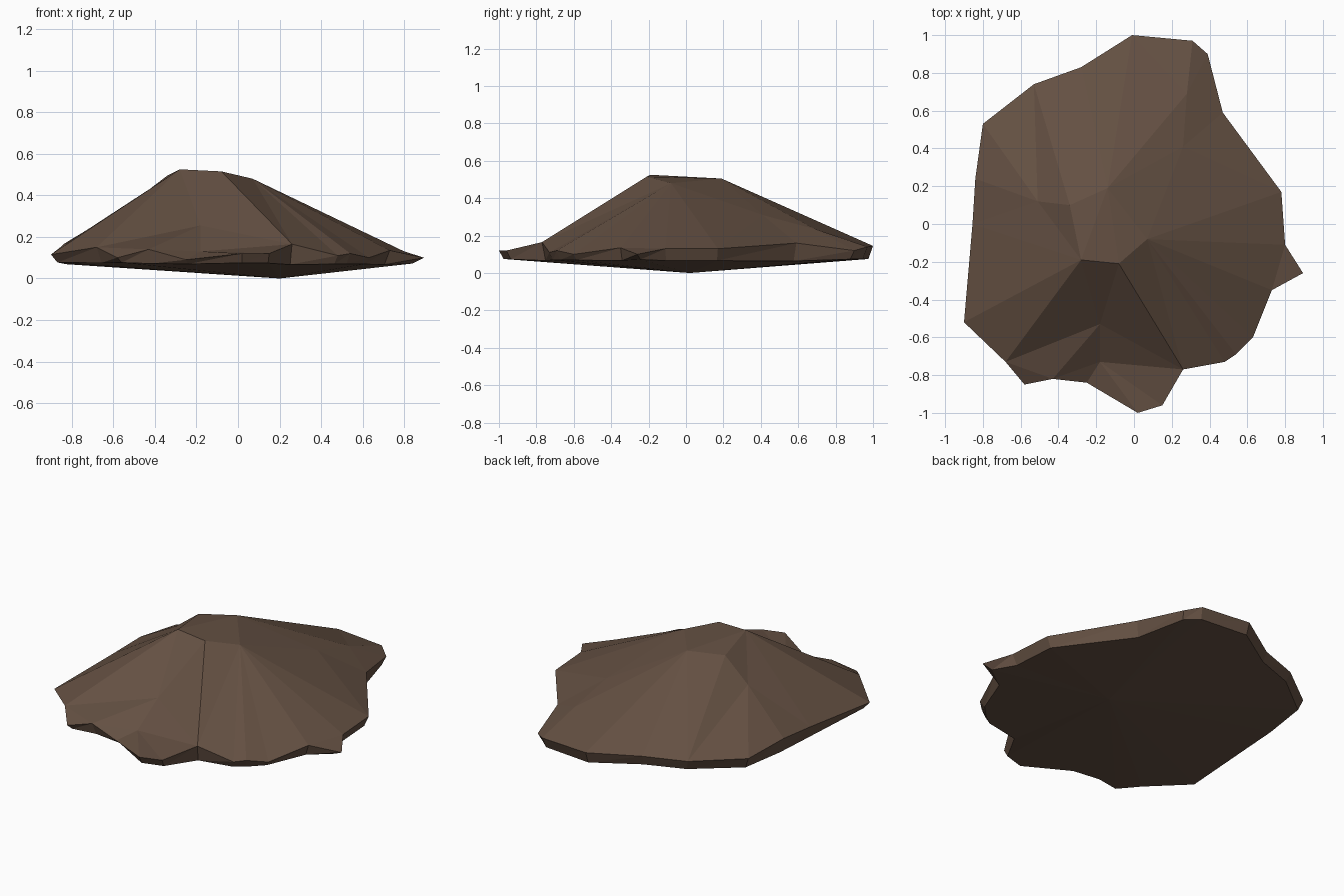
import bpy, bmesh
from mathutils import Vector
from mathutils.geometry import delaunay_2d_cdt

if "Cube" in bpy.data.objects:
    bpy.data.objects.remove(bpy.data.objects["Cube"])

# outer rim, clockwise seen from above
RIM = [(-.01, 1, .145), (.31, .97, .14), (.39, .90, .12), (.47, .59, .16), (.78, .17, .13),
       (.80, -.11, .13), (.895, -.26, .10), (.73, -.35, .135), (.63, -.60, .10), (.54, -.69, .12),
       (.48, -.73, .11), (.26, -.77, .165), (.15, -.96, .12), (.02, -1, .12), (-.25, -.84, .09),
       (-.43, -.82, .14), (-.58, -.85, .10), (-.68, -.73, .15), (-.90, -.52, .115), (-.855, 0, .15),
       (-.84, .24, .165), (-.80, .53, .14), (-.53, .74, .13), (-.28, .83, .13)]
# summit ridge, shoulders and front notch
PEAKS = [(-.28, -.19, .525), (-.08, -.21, .515), (.07, -.08, .48), (-.14, .19, .505),
         (-.34, .10, .495), (-.51, .12, .365), (.26, .41, .31), (.28, .69, .235),
         (-.18, -.53, .255), (-.18, -.73, .13)]
n = len(RIM)

# crease lines: (peak, rim points it fans out to)
FANS = {0: (17, 18), 1: (11,), 2: (4, 5, 7, 8, 10), 3: (0, 23), 4: (22,), 5: (19, 20, 21), 6: (3, 4)}
RIDGE = [(0, 1), (1, 2), (2, 3), (3, 4), (4, 0), (4, 5), (3, 6), (6, 7), (0, 8), (1, 8), (8, 9), (2, 6)]

pts = [Vector(p) for p in RIM + PEAKS]
edges = [(n + p, r) for p, rs in FANS.items() for r in rs]
edges += [(n + a, n + b) for a, b in RIDGE]
flat, _, faces, orig, _, _ = delaunay_2d_cdt(
    [p.xy for p in pts], edges, [list(range(n))[::-1]], 1, 1e-5)

bm = bmesh.new()
# faceted upper surface
verts = [bm.verts.new(pts[o[0]] if o else (v.x, v.y, .2)) for v, o in zip(flat, orig)]
for f in faces:
    bm.faces.new([verts[i] for i in f])
top = {o[0]: v for v, o in zip(verts, orig) if o}

# undercut side and shallow pointed underside
low = []
for x, y, z in RIM:
    r = (x * x + y * y) ** .5
    s = min(.965, .84 / max(abs(x), .01)) if x > 0 else .965
    low.append(bm.verts.new((x * s, y * (s if s < .96 else .975), .03 + .045 * r)))
tip = bm.verts.new((.2, .02, 0))
for i in range(n):
    j = (i + 1) % n
    bm.faces.new((top[i], top[j], low[j]))
    bm.faces.new((top[i], low[j], low[i]))
    bm.faces.new((low[i], low[j], tip))
bmesh.ops.recalc_face_normals(bm, faces=bm.faces)

mesh = bpy.data.meshes.new("rock_mound")
bm.to_mesh(mesh)
bm.free()
rock = bpy.data.objects.new("rock_mound", mesh)
bpy.context.collection.objects.link(rock)

mat = bpy.data.materials.new("brown_rock")
mat.diffuse_color = (.127, .08, .055, 1)
mat.use_nodes = True
mat.node_tree.nodes["Principled BSDF"].inputs["Base Color"].default_value = mat.diffuse_color
mesh.materials.append(mat)
